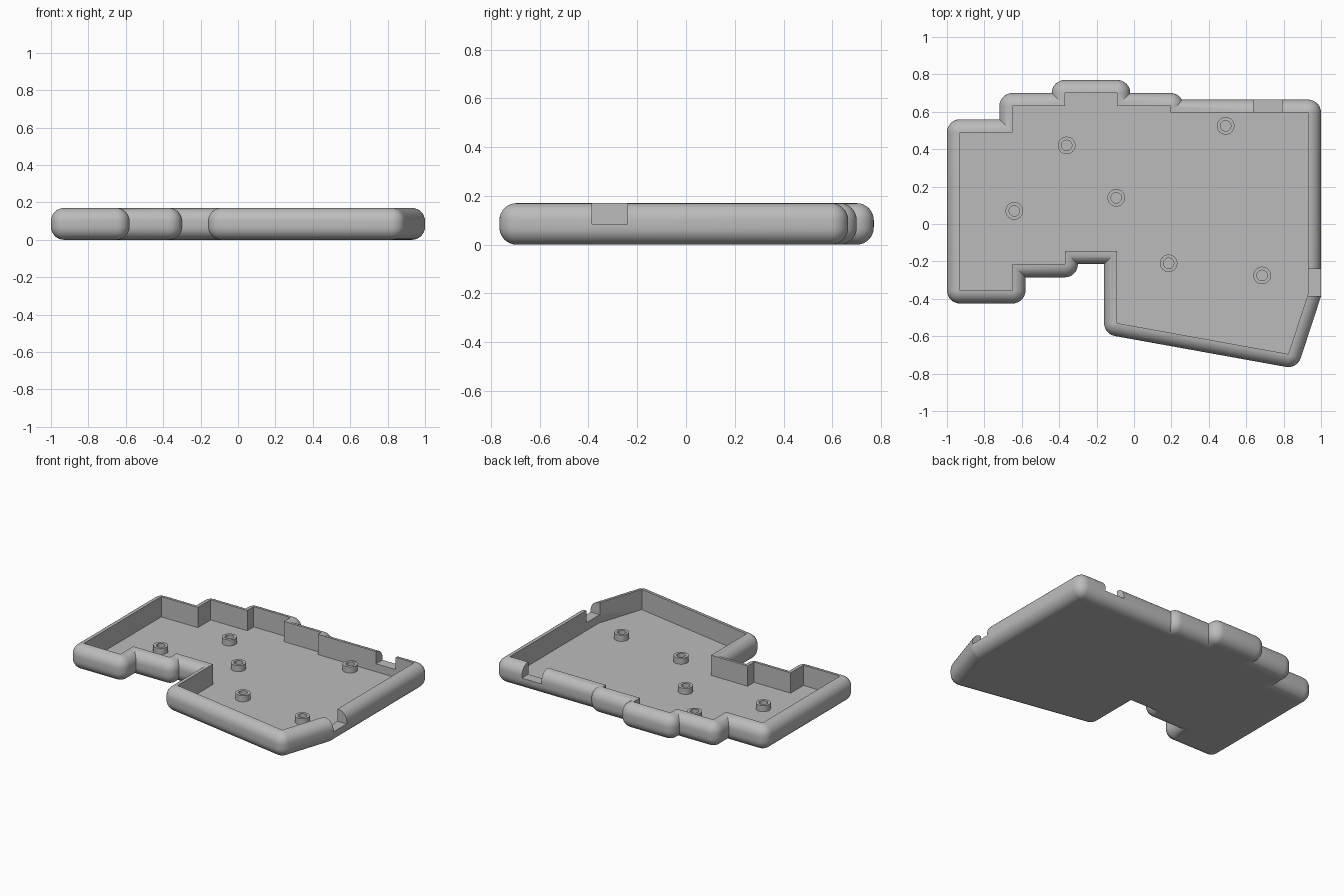
import bpy, bmesh, math
from mathutils import Vector

if "Cube" in bpy.data.objects:
    bpy.data.objects.remove(bpy.data.objects["Cube"])

HEIGHT, R, FLOOR = 0.17, 0.07, 0.03
ARC = 8        # segments per rounded corner
QUARTER = 8    # segments per quarter of the rounded wall profile

# Cavity outline, counter-clockwise
OUTLINE = [Vector(p) for p in (
    (-0.93, -0.355), (-0.65, -0.355), (-0.65, -0.215), (-0.37, -0.215),
    (-0.37, -0.145), (-0.09, -0.145), (-0.09, -0.53), (0.825, -0.695),
    (0.93, -0.375), (0.93, 0.595), (0.195, 0.595), (0.195, 0.63),
    (-0.09, 0.63), (-0.09, 0.70), (-0.37, 0.70), (-0.37, 0.63),
    (-0.65, 0.63), (-0.65, 0.49), (-0.93, 0.49))]

gray = bpy.data.materials.new("plain_gray")
gray.use_nodes = True
gray.diffuse_color = (0.5, 0.5, 0.5, 1)
gray.node_tree.nodes["Principled BSDF"].inputs["Base Color"].default_value = (0.5, 0.5, 0.5, 1)


def make_object(name, bm):
    bmesh.ops.recalc_face_normals(bm, faces=bm.faces)
    mesh = bpy.data.meshes.new(name)
    bm.to_mesh(mesh)
    bm.free()
    mesh.materials.append(gray)
    ob = bpy.data.objects.new(name, mesh)
    bpy.context.collection.objects.link(ob)
    return ob


def activate(ob):
    bpy.ops.object.select_all(action='DESELECT')
    ob.select_set(True)
    bpy.context.view_layer.objects.active = ob


def smooth(ob):
    activate(ob)
    bpy.ops.object.shade_smooth_by_angle(angle=math.radians(30))
    for f in ob.data.polygons:
        if abs(f.normal.z) > 0.999:
            f.use_smooth = False


def offset_outline(d):
    """Outline grown by d: arcs at outward corners, mitres at inward ones."""
    n = len(OUTLINE)
    pts = []
    for i, p in enumerate(OUTLINE):
        a, b = OUTLINE[i - 1], OUTLINE[(i + 1) % n]
        e1, e2 = (p - a).normalized(), (b - p).normalized()
        n1, n2 = Vector((e1.y, -e1.x)), Vector((e2.y, -e2.x))
        if e1.cross(e2) > 0:
            start = math.atan2(n1.y, n1.x)
            turn = math.acos(max(-1, min(1, n1.dot(n2))))
            for k in range(ARC + 1):
                t = start + turn * k / ARC
                q = p + d * Vector((math.cos(t), math.sin(t)))
                # Trim the arc where it dips into the neighbouring lower wall
                for corner, other, m in ((a, OUTLINE[i - 2], e1), (b, OUTLINE[(i + 2) % n], -e2)):
                    step = (p - corner).length
                    away = (other - corner).normalized()
                    if step < d - 1e-6 and (q - corner).dot(m) < d:
                        q = corner + m * d + away * math.sqrt(d * d - (d - step) ** 2)
                pts.append(q)
        else:
            q = p + d * (n1 + n2) / (1 + n1.dot(n2))
            for near, far, m in ((a, b, -e1), (b, a, e2)):
                step = (near - p).length
                if step < d - 1e-6:
                    away = (far - p).normalized()
                    q = p + m * d + away * math.sqrt(d * d - (d - step) ** 2)
            pts.append(q)
    return pts


def stack(bm, rings, closed=False):
    """Join rings of vertices with quads."""
    pairs = list(zip(rings, rings[1:])) + ([(rings[-1], rings[0])] if closed else [])
    for lo, hi in pairs:
        for i in range(len(lo)):
            j = (i + 1) % len(lo)
            bm.faces.new((lo[i], lo[j], hi[j], hi[i]))


# Tray: rounded outer wall, sharp inner wall, flat floor
levels = []
for base, first in ((R, -QUARTER), (HEIGHT - R, 0)):
    for k in range(first, first + QUARTER + 1):
        t = math.pi / 2 * k / QUARTER
        levels.append((R * math.cos(t), base + R * math.sin(t)))
levels.append((0.0, FLOOR))
bm = bmesh.new()
rings = [[bm.verts.new((p.x, p.y, z)) for p in offset_outline(d)] for d, z in levels]
stack(bm, rings)
bm.faces.new(rings[0][::-1])
bm.faces.new(rings[-1])
bmesh.ops.remove_doubles(bm, verts=bm.verts, dist=1e-5)
tray = make_object("case_tray", bm)

# Port openings cut in the back wall and the +x wall
for name, (x0, x1, y0, y1) in (("back_port_cutter", (0.64, 0.79, 0.56, 0.8)),
                               ("side_port_cutter", (0.9, 1.1, -0.385, -0.24))):
    bm = bmesh.new()
    bmesh.ops.create_cube(bm, size=1)
    for v in bm.verts:
        v.co = (x1 if v.co.x > 0 else x0, y1 if v.co.y > 0 else y0, 0.3 if v.co.z > 0 else 0.085)
    cutter = make_object(name, bm)
    cutter.hide_render = True
    mod = tray.modifiers.new(name, 'BOOLEAN')
    mod.operation, mod.solver, mod.object = 'DIFFERENCE', 'EXACT', cutter
    activate(tray)
    bpy.ops.object.modifier_apply(modifier=name)
    bpy.data.objects.remove(cutter)
smooth(tray)

# Hollow screw posts standing on the floor
POSTS = ((-0.64, 0.07), (-0.36, 0.42), (-0.095, 0.14), (0.185, -0.21), (0.685, -0.275), (0.49, 0.525))
for n, (x, y) in enumerate(POSTS, 1):
    bm = bmesh.new()
    rings = [[bm.verts.new((x + r * math.cos(math.tau * k / 32), y + r * math.sin(math.tau * k / 32), z))
              for k in range(32)]
             for r, z in ((0.047, FLOOR - 0.002), (0.047, 0.072), (0.028, 0.072), (0.028, FLOOR - 0.002))]
    stack(bm, rings, closed=True)
    smooth(make_object(f"screw_post_{n}", bm))
